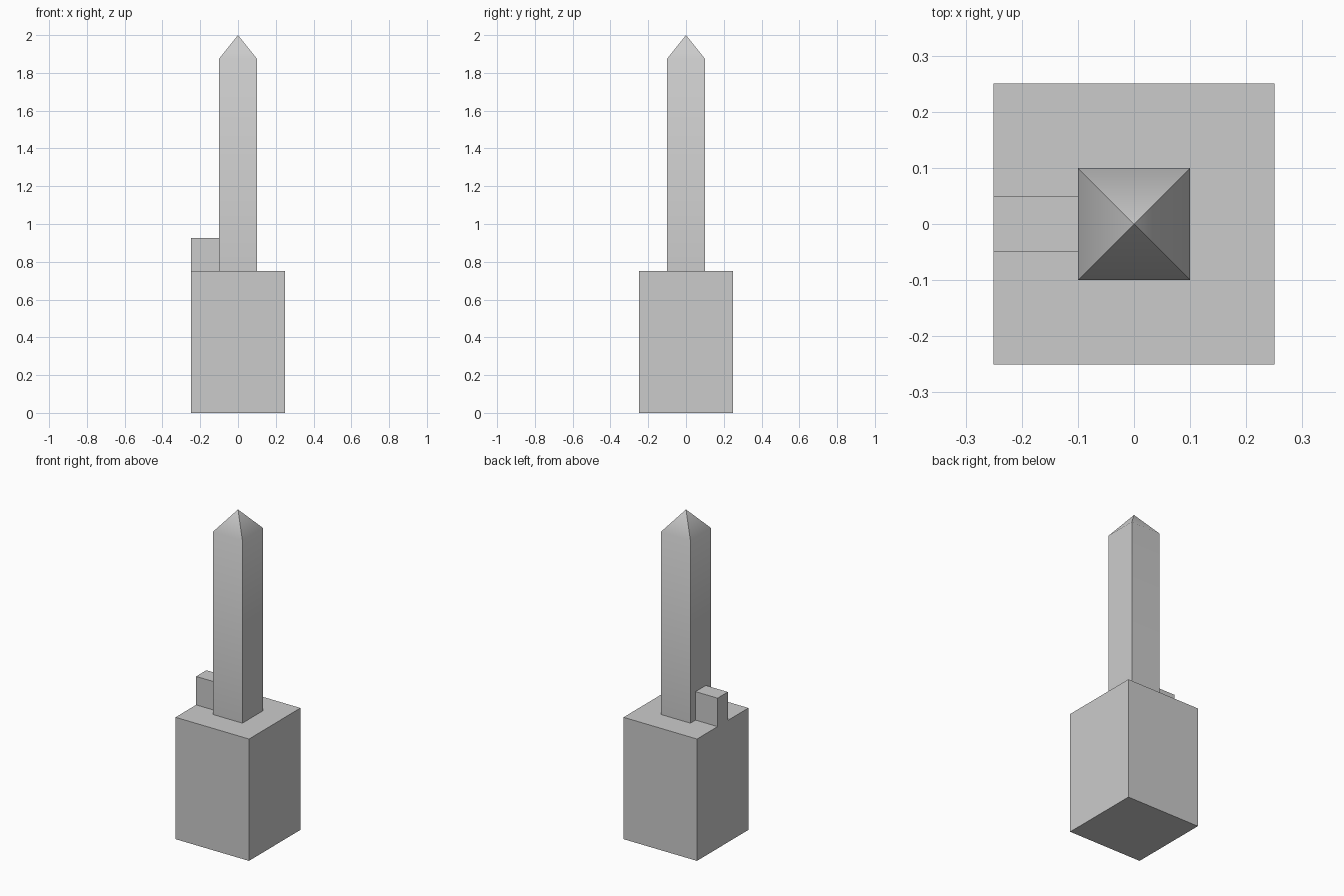
import bpy, bmesh, math

if "Cube" in bpy.data.objects:
    bpy.data.objects.remove(bpy.data.objects["Cube"])


def box(name, lo, hi):
    """Axis-aligned box between two corners."""
    bm = bmesh.new()
    bmesh.ops.create_cube(bm, size=1)
    for v in bm.verts:
        v.co = [(a + b) / 2 + c * (b - a) for a, b, c in zip(lo, hi, v.co)]
    mesh = bpy.data.meshes.new(name)
    bm.to_mesh(mesh)
    bm.free()
    obj = bpy.data.objects.new(name, mesh)
    bpy.context.collection.objects.link(obj)
    return obj


# Square base and the small block on its left side
box("base", (-0.25, -0.25, 0), (0.25, 0.25, 0.75))
box("side_block", (-0.25, -0.05, 0.75), (-0.1, 0.05, 0.925))

# Tall square shaft with a pyramid tip
shaft = box("pointed_shaft", (-0.1, -0.1, 0.75), (0.1, 0.1, 1.875))
bm = bmesh.new()
bm.from_mesh(shaft.data)
top = max(bm.faces, key=lambda f: f.calc_center_median().z)
tip = bmesh.ops.poke(bm, faces=[top])["verts"][0]
tip.co.z = 2.0
bm.to_mesh(shaft.data)
bm.free()

# Soft shading from shaft sides into the tip, sharp corners kept
bpy.context.view_layer.objects.active = shaft
shaft.select_set(True)
bpy.ops.object.shade_smooth_by_angle(angle=math.radians(50))
